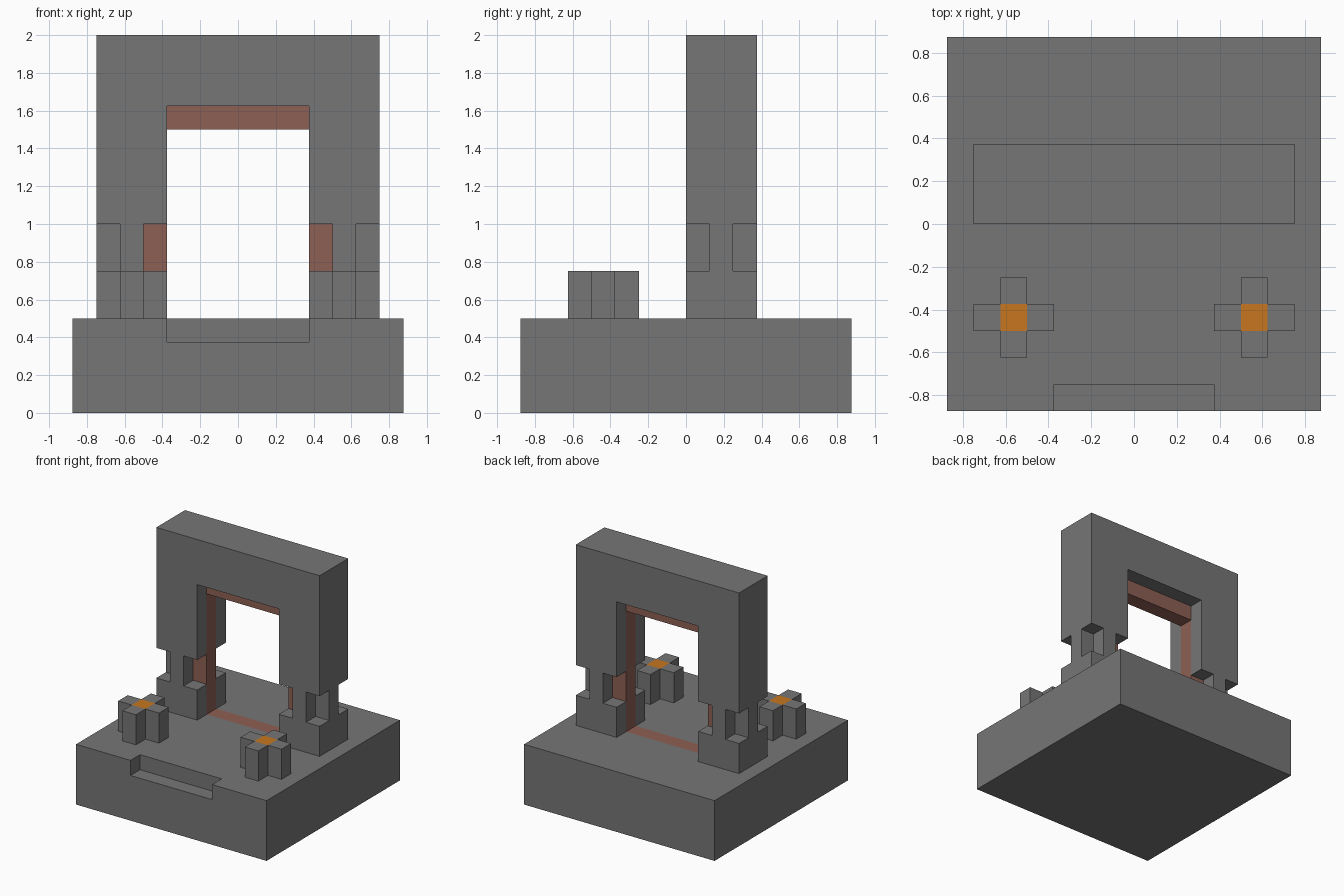
import bpy
import bmesh

cube = bpy.data.objects.get("Cube")
if cube:
    bpy.data.objects.remove(cube, do_unlink=True)

U = 0.125  # one building block


def make_material(name, color):
    mat = bpy.data.materials.new(name)
    mat.use_nodes = True
    mat.diffuse_color = (*color, 1)
    mat.node_tree.nodes["Principled BSDF"].inputs["Base Color"].default_value = (*color, 1)
    return mat


MATERIALS = [
    make_material("stone grey", (0.18, 0.18, 0.18)),
    make_material("rust red", (0.27, 0.115, 0.088)),
    make_material("lamp orange", (0.57, 0.18, 0.014)),
]
GREY, RED, ORANGE = range(3)


def block_part(name, cuts, rule):
    """Skin the cells between the cut planes; rule(x, y, z) gives a material or None."""
    bm = bmesh.new()
    verts = {}
    counts = [len(c) - 1 for c in cuts]

    def cell(idx):
        if any(i < 0 or i >= n for i, n in zip(idx, counts)):
            return None
        return rule(*[(c[i] + c[i + 1]) / 2 for c, i in zip(cuts, idx)])

    def vert(key):
        if key not in verts:
            verts[key] = bm.verts.new([c[i] * U for c, i in zip(cuts, key)])
        return verts[key]

    for i in range(counts[0]):
        for j in range(counts[1]):
            for k in range(counts[2]):
                mat = cell((i, j, k))
                if mat is None:
                    continue
                for axis in range(3):
                    for side in (0, 1):
                        near = [i, j, k]
                        near[axis] += 2 * side - 1
                        if cell(near) is not None:
                            continue
                        loop = []
                        for a, b in ((0, 0), (1, 0), (1, 1), (0, 1)):
                            key = [i, j, k]
                            key[axis] += side
                            key[(axis + 1) % 3] += a
                            key[(axis + 2) % 3] += b
                            loop.append(vert(tuple(key)))
                        face = bm.faces.new(loop if side else loop[::-1])
                        face.material_index = mat
    mesh = bpy.data.meshes.new(name)
    bm.to_mesh(mesh)
    bm.free()
    for mat in MATERIALS:
        mesh.materials.append(mat)
    obj = bpy.data.objects.new(name, mesh)
    bpy.context.collection.objects.link(obj)
    return obj


# Base slab with a front step cut out and a flush red threshold strip
def base_rule(x, y, z):
    if z > 3 and abs(x) < 3:
        if y < -6:
            return None
        if 1 < y < 2:
            return RED
    return GREY


block_part("base", ([-7, -3, 3, 7], [-7, -6, 1, 2, 7], [0, 3, 4]), base_rule)


# Gate pillars, notched to a cross-shaped waist, with a red inner column
def pillar_rule(x, y, z):
    outer_x = not 4 < abs(x) < 5
    outer_y = not 1 < y < 2
    if 6 < z < 8 and outer_x and outer_y:
        return None
    return RED if abs(x) < 4 and not outer_y else GREY


# Cross-shaped posts with a glowing core
def post_rule(x, y, z):
    mid_x = 4 < abs(x) < 5
    mid_y = -4 < y < -3
    if mid_x and mid_y:
        return ORANGE
    return GREY if mid_x or mid_y else None


for side, xs in (("left", [3, 4, 5, 6]), ("right", [-6, -5, -4, -3])):
    block_part(side + "_pillar", (xs, [0, 1, 2, 3], [4, 6, 8, 13]), pillar_rule)
    block_part(side + "_post", (xs, [-5, -4, -3, -2], [4, 6]), post_rule)

# Top beam and the red lintel hanging under it
block_part("top_beam", ([-6, 6], [0, 3], [13, 16]), lambda x, y, z: GREY)
block_part("lintel", ([-3, 3], [1, 2], [12, 13]), lambda x, y, z: RED)
